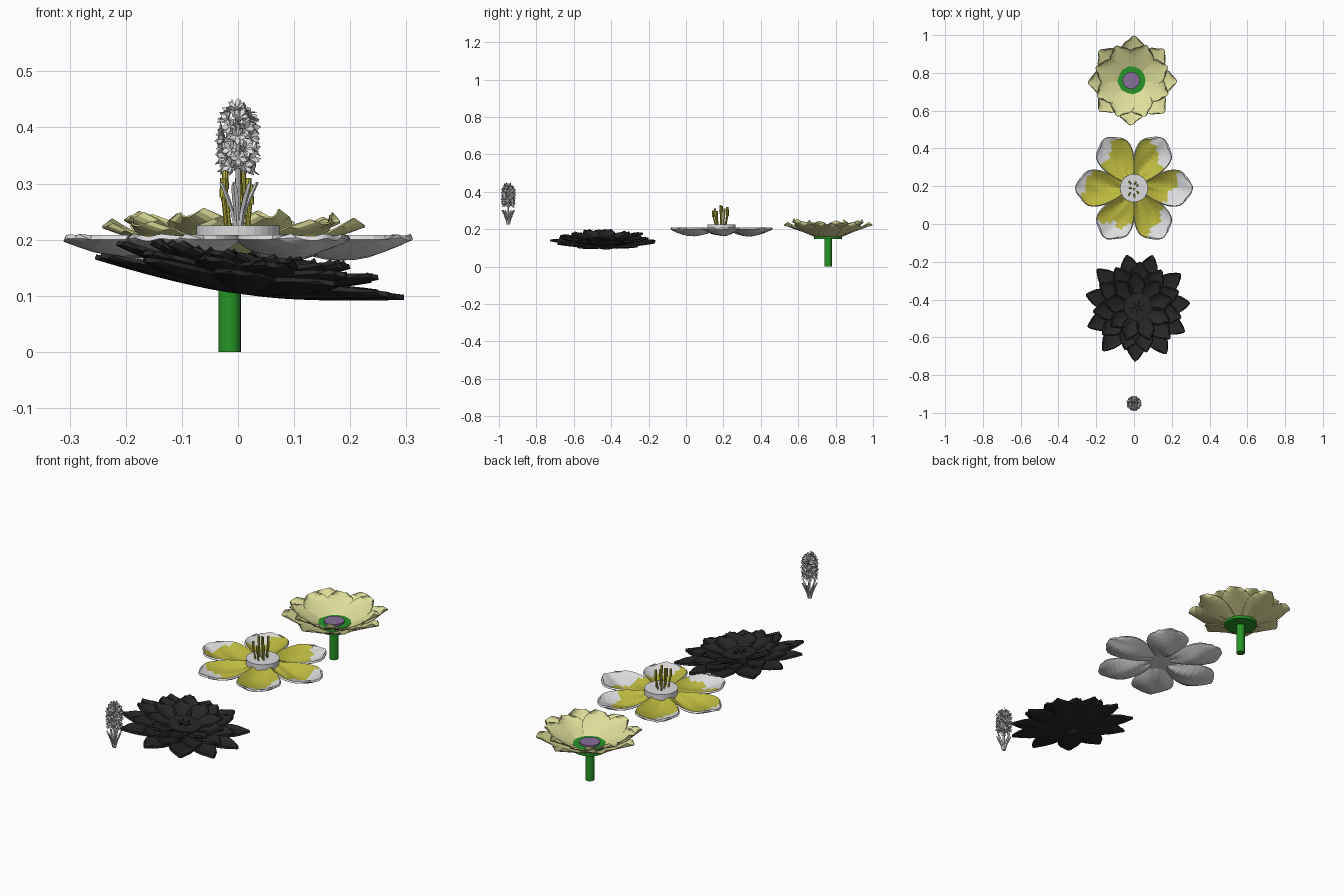
import bpy, bmesh, math, random
from mathutils import Vector, Matrix

if "Cube" in bpy.data.objects:
    bpy.data.objects.remove(bpy.data.objects["Cube"])

random.seed(7)
TAU = 2 * math.pi


def material(name, r, g, b):
    m = bpy.data.materials.new(name)
    m.diffuse_color = (r, g, b, 1)
    m.use_nodes = True
    m.node_tree.nodes["Principled BSDF"].inputs["Base Color"].default_value = m.diffuse_color
    return m


WHITE = material("white", 0.72, 0.72, 0.74)
GOLD = material("golden yellow", 0.50, 0.48, 0.05)
PALE = material("pale yellow", 0.74, 0.74, 0.33)
GREEN = material("green", 0.02, 0.30, 0.02)
PURPLE = material("purple", 0.25, 0.16, 0.32)
BLACK = material("black", 0.02, 0.02, 0.021)


def finish(bm, name, mats, matrix=None, thick=0):
    if matrix:
        bm.transform(matrix)
    me = bpy.data.meshes.new(name)
    bm.to_mesh(me)
    bm.free()
    ob = bpy.data.objects.new(name, me)
    bpy.context.collection.objects.link(ob)
    for m in mats:
        me.materials.append(m)
    if thick:
        s = ob.modifiers.new("thickness", 'SOLIDIFY')
        s.thickness, s.offset = thick, -1
        s.material_offset = s.material_offset_rim = len(mats) - 1
    return ob


def rod(bm, a, b, r1, r2, n=12):
    """Capped tapered rod between two points."""
    a, b = Vector(a), Vector(b)
    d = b - a
    m = Matrix.Translation((a + b) / 2) @ d.to_track_quat('Z', 'Y').to_matrix().to_4x4()
    bmesh.ops.create_cone(bm, cap_ends=True, segments=n, radius1=r1, radius2=r2,
                          depth=d.length, matrix=m)


def disc(name, mat, x, y, z0, z1, r, n=32, matrix=None):
    bm = bmesh.new()
    rod(bm, (x, y, z0), (x, y, z1), r, r, n)
    return finish(bm, name, [mat], matrix)


def petal(bm, ang, r0, r1, widths, height, tip=0.02, cols=8, paint=None):
    """Petal grid: widths are half widths from base to tip, height(t, v) gives z."""
    rows = []
    last = len(widths) - 1
    c, s = math.cos(ang), math.sin(ang)
    for i, w in enumerate(widths):
        t = i / last
        row = []
        for j in range(cols + 1):
            v = 2 * j / cols - 1
            r = r0 + (r1 - r0) * t - tip * t ** 3 * v * v
            row.append(bm.verts.new((c * r - s * w * v, s * r + c * w * v, height(t, v))))
        rows.append(row)
    for i in range(last):
        for j in range(cols):
            f = bm.faces.new((rows[i][j], rows[i + 1][j], rows[i + 1][j + 1], rows[i][j + 1]))
            if paint:
                f.material_index = paint((i + .5) / last, (2 * j + 1) / cols - 1)


# ---- Pale yellow flower on a stem
at = Matrix.Translation((-0.01, 0.76, 0))
pale_widths = [.03, .043, .057, .068, .073, .069, .055, .024]
for name, n, off, rad, z0, z1 in (("outer", 8, 0.0, .238, .150, .230),
                                  ("inner", 8, .5, .205, .158, .238)):
    bm = bmesh.new()
    for k in range(n):
        a = (k + off + random.uniform(-.07, .07)) * TAU / n
        lift = random.uniform(-.007, .007)
        tilt = random.choice((-1, 1)) * .004

        def h(t, v, z0=z0, z1=z1, lift=lift, tilt=tilt):
            return z0 + (z1 - z0 + lift) * t ** 0.95 + (.010 * v * v + tilt * v) * t
        k_w = random.uniform(.93, 1.05) * (1 if name == "outer" else .9)
        petal(bm, a, .035, rad * random.uniform(.97, 1.01), [w * k_w for w in pale_widths], h)
    finish(bm, f"pale_flower_{name}_petals", [PALE], at, .003)
disc("pale_flower_stem", GREEN, -.015, .76, 0, .155, .02, 20)
disc("pale_flower_green_base", GREEN, -.015, .76, .147, .177, .075)
disc("pale_flower_purple_centre", PURPLE, -.015, .76, .175, .186, .045)

# ---- White flower with golden streaks, six broad petals
at = Matrix.Translation((0, 0.19, 0))
broad = [.022, .042, .058, .071, .081, .089, .093, .094, .090, .076, .048]
#        gold limit along the petal, sideways slant of the limit
streaks = [(.62, .22), (.72, .28), (.76, -.25), (.84, .12), (.68, -.15), (.70, -.18)]
bm = bmesh.new()
for k, (limit, slant) in enumerate(streaks):
    ph = k * 1.3

    def h(t, v, ph=ph):
        bowl = (1 - v * v) * math.sin(math.pi * min(1, t * .97 + .03))
        ripple = .006 * math.sin(5 * v + 7 * t + ph) * (1 - abs(v)) * (1 - t * .5)
        return .208 - .034 * bowl + ripple

    def paint(t, v, limit=limit, slant=slant, ph=ph):
        return 0 if t < limit + slant * v + .05 * math.sin(6 * v + ph) else 1
    petal(bm, k * TAU / 6, .05, (.308, .303, .303)[k % 3], broad, h, .03, 14, paint)
finish(bm, "white_flower_petals", [GOLD, WHITE], at, .009)
disc("white_flower_centre", WHITE, 0, .19, .196, .225, .074)

# stamens with thicker tips
bm = bmesh.new()
for x, y, top in ((-.024, .165, .31), (-.018, .19, .325), (-.02, .212, .305), (0, .158, .30),
                  (.002, .185, .33), (.004, .21, .32), (.02, .172, .298), (.02, .20, .31)):
    tx, ty = x * 1.1 + random.uniform(-.005, .005), y + (y - .187) * .45
    rod(bm, (x * .85, y, .22), (tx, ty, top - .03), .004, .004, 8)
    rod(bm, (tx, ty, top - .035), (tx, ty, top), .0065, .0055, 8)
finish(bm, "white_flower_stamens", [GOLD])

# ---- Black flower, three layers, tilted down to the right
at = Matrix.Translation((0, -0.44, 0)) @ Matrix.Rotation(.13, 4, 'Y')
slim = [.014, .022, .033, .043, .049, .051, .046, .034, .013]
for name, n, off, rad, z0, z1, kw in (("outer", 11, .15, .290, .112, .142, 1.05),
                                      ("middle", 11, .65, .240, .124, .163, .98),
                                      ("inner", 9, .3, .180, .136, .176, .85)):
    bm = bmesh.new()
    for k in range(n):
        a = (k + off + random.uniform(-.1, .1)) * TAU / n
        lift = random.uniform(-.006, .006)

        def h(t, v, z0=z0, z1=z1, lift=lift):
            return z0 + (z1 - z0 + lift) * t ** 1.5 + .012 * v * v * math.sin(math.pi * t)
        petal(bm, a, .03, rad * random.uniform(.96, 1.02), [w * kw for w in slim], h)
    finish(bm, f"black_flower_{name}_petals", [BLACK], at, .009)
disc("black_flower_centre", BLACK, 0, 0, .122, .152, .074, 32, at)
bm = bmesh.new()
for k in range(6):
    a = k * TAU / 6 + .3
    rod(bm, (.008 * math.cos(a), .008 * math.sin(a), .150),
        (.03 * math.cos(a), .03 * math.sin(a), .158), .004, .003, 6)
finish(bm, "black_flower_stamens", [BLACK], at)

# ---- Small spike flower: leaves, stem and a cluster of florets
at = Matrix.Translation((0, -0.95, 0))
bm = bmesh.new()
for k in range(7):
    a = k * TAU / 7
    out, side = Vector((math.cos(a), math.sin(a), 0)), Vector((-math.sin(a), math.cos(a), 0))
    path = ((.006, .225, .003), (.012, .25, .005), (.022, .275, .006), (.031, .295, .005), (.034, .302, .002))
    prev = None
    for r, z, w in path:
        p = out * r + Vector((0, 0, z))
        cur = [bm.verts.new(p - side * w), bm.verts.new(p + out * .003), bm.verts.new(p + side * w)]
        if prev:
            for i in (0, 1):
                bm.faces.new((prev[i], prev[i + 1], cur[i + 1], cur[i]))
        prev = cur
finish(bm, "spike_flower_leaves", [WHITE], at, .004)
bm = bmesh.new()
rod(bm, (0, 0, .225), (0, 0, .44), .005, .004, 8)
finish(bm, "spike_flower_stem", [WHITE], at)

bm = bmesh.new()
for ring in range(7):
    z = .328 + ring * .0175
    rad = (.022, .026, .027, .027, .026, .022, .013)[ring]
    n = 6 if ring < 6 else 4
    for k in range(n):
        a = (k + .5 * (ring % 2) + random.uniform(-.15, .15)) * TAU / n
        axis = Vector((math.cos(a), math.sin(a), .15 + .14 * ring * (ring > 4))).normalized()
        u = axis.orthogonal().normalized()
        w = axis.cross(u)
        c = Vector((math.cos(a) * rad, math.sin(a) * rad, z + random.uniform(-.004, .004)))
        spin = random.random()
        base = bm.verts.new(c)
        rod(bm, c - axis * .018, c, .003, .004, 5)
        for p in range(5):                       # five pointed petals per floret
            b = (p + spin) * TAU / 5
            d, e = u * math.cos(b) + w * math.sin(b), w * math.cos(b) - u * math.sin(b)
            mid = c + d * .009 + axis * .007
            tip = bm.verts.new(c + d * .016 + axis * random.uniform(.007, .014))
            bm.faces.new((base, bm.verts.new(mid - e * .005), tip, bm.verts.new(mid + e * .005)))
finish(bm, "spike_flower_florets", [WHITE], at, .0012)
